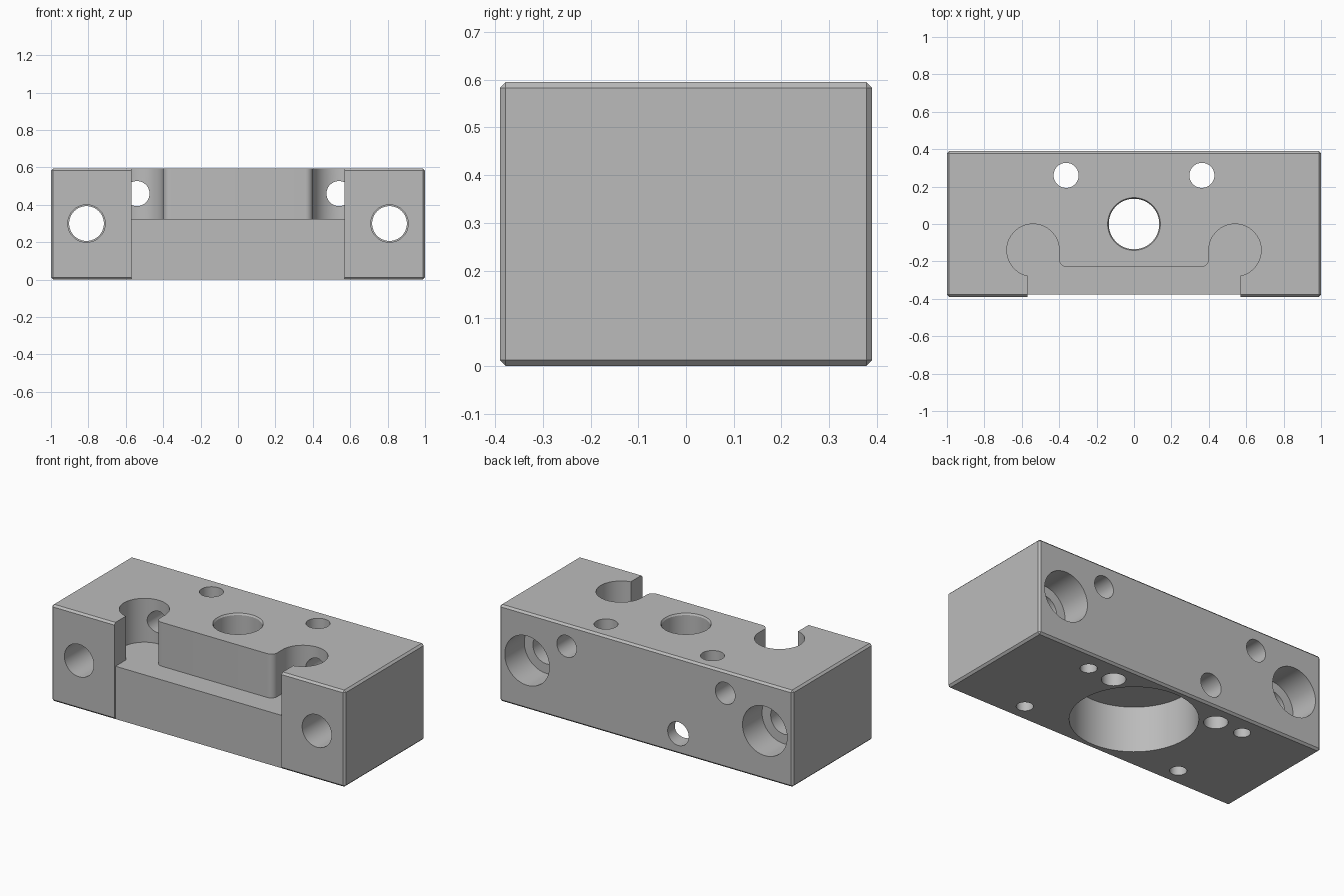
import bpy, bmesh
from math import cos, sin, radians
from mathutils import Matrix, Vector

if "Cube" in bpy.data.objects:
    bpy.data.objects.remove(bpy.data.objects["Cube"], do_unlink=True)

W, D, H = 1.0, 0.39, 0.595
CHAMFER = 0.012


def new_object(name, bm):
    bmesh.ops.recalc_face_normals(bm, faces=bm.faces)
    mesh = bpy.data.meshes.new(name)
    bm.to_mesh(mesh)
    bm.free()
    obj = bpy.data.objects.new(name, mesh)
    bpy.context.collection.objects.link(obj)
    return obj


def prism(name, outline, z0, z1):
    bm = bmesh.new()
    face = bm.faces.new([bm.verts.new((x, y, z0)) for x, y in outline])
    grown = bmesh.ops.extrude_face_region(bm, geom=[face])["geom"]
    verts = [v for v in grown if isinstance(v, bmesh.types.BMVert)]
    bmesh.ops.translate(bm, verts=verts, vec=(0, 0, z1 - z0))
    return new_object(name, bm)


def drill(start, end, r1, r2=None):
    """Round cutter from start to end, optionally tapered."""
    a, b = Vector(start), Vector(end)
    axis = b - a
    turn = axis.to_track_quat('Z', 'Y').to_matrix().to_4x4()
    bm = bmesh.new()
    bmesh.ops.create_cone(bm, cap_ends=True, segments=64, radius1=r1,
                          radius2=r1 if r2 is None else r2, depth=axis.length,
                          matrix=Matrix.Translation((a + b) / 2) @ turn)
    return new_object("drill", bm)


def cut(body, cutter):
    cutter.hide_render = True
    mod = body.modifiers.new("cut", 'BOOLEAN')
    mod.operation = 'DIFFERENCE'
    mod.solver = 'EXACT'
    mod.object = cutter
    bpy.context.view_layer.objects.active = body
    bpy.ops.object.modifier_apply(modifier=mod.name)
    bpy.data.objects.remove(cutter, do_unlink=True)


def arc(cx, cy, r, a0, a1, n):
    angles = [radians(a0 + (a1 - a0) * i / n) for i in range(n + 1)]
    return [(cx + r * cos(a), cy + r * sin(a)) for a in angles]


# Chamfered block
bm = bmesh.new()
bmesh.ops.create_cube(bm, size=1)
bmesh.ops.scale(bm, vec=(2 * W, 2 * D, H), verts=bm.verts)
bmesh.ops.translate(bm, vec=(0, 0, H / 2), verts=bm.verts)
bmesh.ops.bevel(bm, geom=bm.edges[:], offset=CHAMFER, segments=1, affect='EDGES')
block = new_object("mounting_block", bm)

# Shallow relief across the middle of the front
relief = [(-0.57, -0.5), (0.57, -0.5), (0.57, CHAMFER - D), (-0.57, CHAMFER - D)]
cut(block, prism("front_relief", relief, -0.1, H + 0.1))

# Top pocket with round corner reliefs
half = [(0.57, -0.5)]
half += arc(0.54, -0.14, 0.14, -77.6, 180, 44)
half += arc(0.36, -0.19, 0.04, 0, -90, 8)
outline = half + [(-x, y) for x, y in reversed(half)]
cut(block, prism("pocket", outline, 0.325, H + 0.1))

# Large bore below and centre hole above
cut(block, drill((0, 0, -0.1), (0, 0, 0.28), 0.353))
cut(block, drill((0, 0, 0.2), (0, 0, H + 0.1), 0.135))
cut(block, drill((0, 0, H - 0.01), (0, 0, H + 0.01), 0.135, 0.147))

# Cross hole from the back into the bore
cut(block, drill((-0.22, 0.5, 0.125), (-0.22, 0.15, 0.125), 0.072))

for s in (-1, 1):
    # Counterbored bolt holes, front to back
    x = 0.81 * s
    cut(block, drill((x, -0.5, 0.3), (x, 0.3, 0.3), 0.093))
    cut(block, drill((x, -0.5, 0.3), (x, 0, 0.3), 0.1))
    cut(block, drill((x, 0.5, 0.3), (x, 0.2, 0.3), 0.152))
    # Back holes into the pocket reliefs
    cut(block, drill((0.54 * s, 0.5, 0.46), (0.54 * s, -0.12, 0.46), 0.067))
    # Vertical through holes
    cut(block, drill((0.363 * s, 0.26, -0.1), (0.363 * s, 0.26, H + 0.1), 0.067))
    # Blind holes in the underside
    for y in (-0.275, 0.265):
        cut(block, drill((0.545 * s, y, -0.1), (0.545 * s, y, 0.2), 0.047))

# Plain grey metal
grey = bpy.data.materials.new("plain_grey")
grey.use_nodes = True
colour = (0.5, 0.5, 0.5, 1)
grey.diffuse_color = colour
grey.node_tree.nodes["Principled BSDF"].inputs["Base Color"].default_value = colour
block.data.materials.clear()
block.data.materials.append(grey)

bpy.ops.object.select_all(action='DESELECT')
block.select_set(True)
bpy.context.view_layer.objects.active = block
bpy.ops.object.shade_smooth_by_angle(angle=radians(30))
